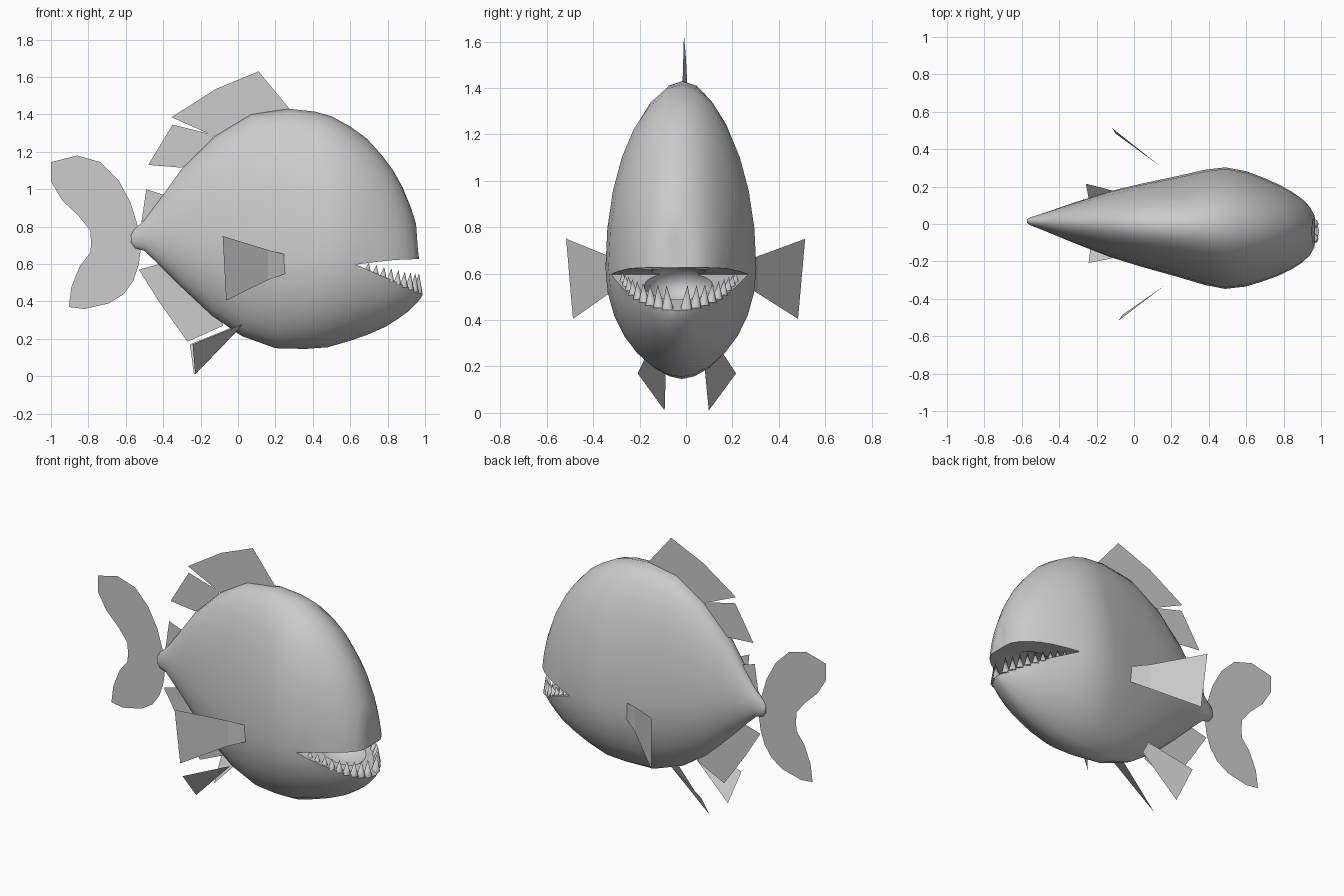
import bpy, bmesh, math
from mathutils import Vector

if "Cube" in bpy.data.objects:
    bpy.data.objects.remove(bpy.data.objects["Cube"])

grey = bpy.data.materials.new("warm_grey")
grey.diffuse_color = (0.6, 0.6, 0.6, 1)
grey.use_nodes = True
grey.node_tree.nodes["Principled BSDF"].inputs["Base Color"].default_value = grey.diffuse_color


def centre_y(x):
    """The body is turned very slightly about z."""
    return -0.005 - 0.035 * x


def make(name, verts, faces, smooth=None):
    me = bpy.data.meshes.new(name)
    me.from_pydata(verts, [], faces)
    bm = bmesh.new()
    bm.from_mesh(me)
    bmesh.ops.recalc_face_normals(bm, faces=bm.faces)
    bm.to_mesh(me)
    bm.free()
    me.materials.append(grey)
    ob = bpy.data.objects.new(name, me)
    bpy.context.collection.objects.link(ob)
    if smooth:
        shade(ob, smooth)
    return ob


def shade(ob, angle):
    bpy.ops.object.select_all(action='DESELECT')
    ob.select_set(True)
    bpy.context.view_layer.objects.active = ob
    bpy.ops.object.shade_smooth_by_angle(angle=math.radians(angle))


# Body: rings between a back point and a belly point
# (back x, back z, belly x, belly z, half width, height fraction of widest point)
stations = [
    (-.572, .755, -.572, .715, .010, .5),
    (-.555, .785, -.55, .685, .022, .5),
    (-.50, .835, -.50, .67, .04, .5),
    (-.40, .97, -.40, .575, .078, .46),
    (-.30, 1.11, -.30, .475, .115, .43),
    (-.12, 1.285, -.14, .325, .175, .4),
    (.07, 1.40, .02, .215, .222, .39),
    (.27, 1.43, .20, .15, .268, .38),
    (.41, 1.415, .36, .146, .308, .38),
    (.50, 1.39, .48, .155, .325, .38),
    (.60, 1.335, .60, .19, .308, .38),
    (.69, 1.27, .70, .225, .275, .38),
    (.77, 1.18, .79, .265, .24, .38),
    (.83, 1.10, .86, .31, .205, .38),
    (.88, 1.01, .915, .35, .17, .38),
    (.925, .90, .955, .39, .13, .4),
    (.952, .815, .98, .42, .085, .42),
    (.950, .76, .992, .445, .04, .45),
]
SIDES = 28
verts, faces = [], []
for xt, zt, xb, zb, w, f in stations:
    for k in range(SIDES):
        a = 2 * math.pi * k / SIDES
        c = math.cos(a)
        t = f + (1 - f if c > 0 else f) * c
        s = math.sin(a)
        if c < 0:
            s = math.copysign(abs(s) ** 1.15, s)
        x = xb + (xt - xb) * t
        verts.append((x, centre_y(x) + w * s, zb + (zt - zb) * t))
for i in range(len(stations) - 1):
    for k in range(SIDES):
        n = (k + 1) % SIDES
        faces.append((i * SIDES + k, i * SIDES + n, (i + 1) * SIDES + n, (i + 1) * SIDES + k))
faces.append(tuple(range(SIDES)))
faces.append(tuple(range((len(stations) - 1) * SIDES, len(stations) * SIDES)))
body = make("body", verts, faces)

# Open mouth: a wedge cut through the jaw plus a hollow inside it
wedge = [(.63, .597), (.72, .609), (.84, .622), (1.1, .632), (1.1, .393), (.99, .44), (.80, .523)]
n = len(wedge)
wv = [(x, y, z) for y in (-.6, .6) for x, z in wedge]
wf = [tuple(range(n)), tuple(range(n, 2 * n))]
wf += [(i, (i + 1) % n, n + (i + 1) % n, n + i) for i in range(n)]
cutters = [make("mouth_cutter", wv, wf)]
bpy.ops.mesh.primitive_uv_sphere_add(segments=20, ring_count=12, radius=1, location=(.75, -.031, .55))
hollow = bpy.context.object
hollow.name = "mouth_hollow_cutter"
hollow.scale = (.17, .15, .10)
hollow.data.materials.append(grey)
cutters.append(hollow)
for cutter in cutters:
    mod = body.modifiers.new("mouth", 'BOOLEAN')
    mod.object = cutter
    mod.operation = 'DIFFERENCE'
    mod.solver = 'EXACT'
    bpy.context.view_layer.objects.active = body
    bpy.ops.object.modifier_apply(modifier=mod.name)
    bpy.data.objects.remove(cutter)
shade(body, 40)

# Lower teeth: cones spaced along the lip, mirrored on both sides
lip = [(.965, .0), (.962, .035), (.93, .098), (.87, .158), (.80, .2), (.73, .228), (.67, .245)]


def lip_point(d):
    for (x0, y0), (x1, y1) in zip(lip, lip[1:]):
        seg = math.hypot(x1 - x0, y1 - y0)
        if d <= seg:
            return x0 + (x1 - x0) * d / seg, y0 + (y1 - y0) * d / seg
        d -= seg
    return lip[-1]


verts, faces = [], []
for j in range(9):
    x, off = lip_point(.04 + j * .0435)
    height = .108 - .0075 * j
    radius = .027 - .001 * j
    for side in (-1, 1):
        y = centre_y(x) + side * off
        z = .59 - (x - .64) * .43 - .01
        b = len(verts)
        verts += [(x + radius * math.cos(a), y + radius * math.sin(a), z)
                  for a in [math.tau * k / 8 for k in range(8)]]
        verts.append((x + .008, y + side * .006, z + height))
        faces += [(b + k, b + (k + 1) % 8, b + 8) for k in range(8)]
        faces.append(tuple(range(b, b + 8)))
make("lower_teeth", verts, faces, 50)


# Upright fins on the centre plane: single flat sheets
def flat_fin(name, outline):
    make(name, [(x, centre_y(x), z) for x, z in outline], [tuple(range(len(outline)))])


flat_fin("dorsal_fin_front", [(-.355, 1.385), (-.12, 1.535), (.11, 1.63), (.275, 1.43),
                              (.18, 1.36), (-.12, 1.28)])
flat_fin("dorsal_fin_middle", [(-.35, 1.345), (-.13, 1.29), (-.15, 1.2), (-.30, 1.115), (-.48, 1.13)])
flat_fin("dorsal_fin_rear", [(-.49, 1.0), (-.40, .97), (-.45, .85), (-.52, .80)])
flat_fin("anal_fin", [(-.53, .57), (-.42, .395), (-.27, .185), (-.08, .27), (-.12, .4), (-.38, .61)])
flat_fin("tail_fin", [(-1, 1.145), (-.86, 1.18), (-.735, 1.145), (-.64, 1.05), (-.575, .93),
                      (-.535, .80), (-.515, .72), (-.53, .60), (-.56, .51), (-.61, .44),
                      (-.69, .39), (-.82, .36), (-.905, .37), (-.89, .48), (-.845, .59),
                      (-.79, .66), (-.785, .71), (-.79, .78), (-.855, .86), (-.94, .94), (-1, 1.04)])

# Paired fins: mirrored across the slightly turned centre plane
turn = -0.035
for side, word in ((-1, "near"), (1, "far")):
    def pair(x, off, z):
        return (x - turn * off * side * -1, centre_y(x) + side * off, z)
    make("pectoral_fin_" + word,
         [pair(.25, .265, .65), pair(.15, .32, .675), pair(-.10, .515, .75),
          pair(-.08, .485, .405), pair(.15, .32, .515), pair(.25, .265, .55)],
         [(0, 1, 4, 5), (1, 2, 3, 4)])
    make("pelvic_fin_" + word,
         [pair(.02, .15, .28), pair(-.25, .212, .17), pair(-.232, .095, .01), pair(0, .08, .25)],
         [(0, 1, 2, 3)])
